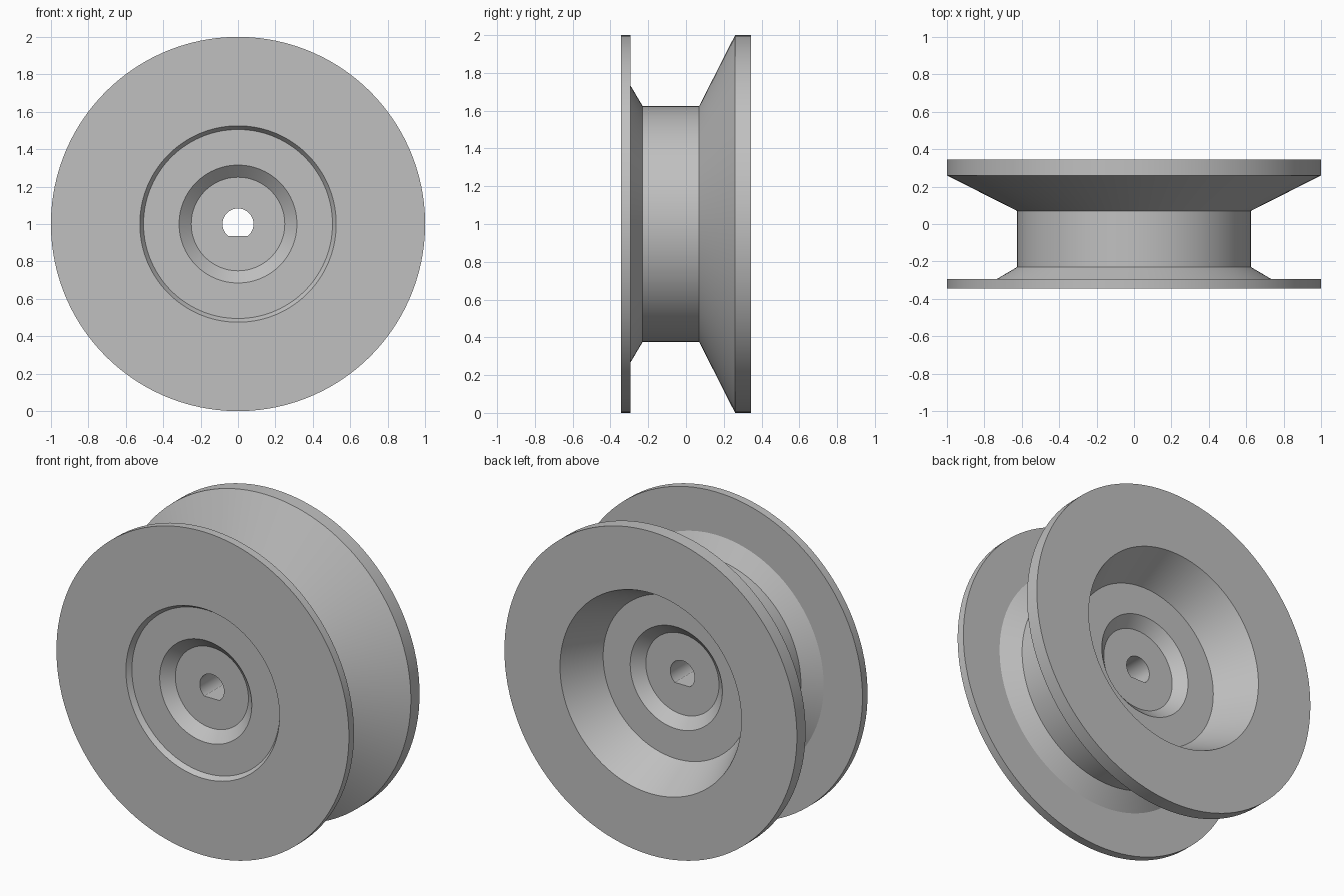
import bpy, bmesh, math
from mathutils import Vector

default = bpy.data.objects.get("Cube")
if default:
    bpy.data.objects.remove(default, do_unlink=True)

SEGMENTS = 120
BORE_RADIUS = 0.083
BORE_FLAT = -0.065

# Light grey material
grey = bpy.data.materials.new("light_grey")
grey.use_nodes = True
colour = (0.53, 0.53, 0.53, 1)
grey.diffuse_color = colour
grey.node_tree.nodes["Principled BSDF"].inputs["Base Color"].default_value = colour

# Closed cross-section as (radius, y)
profile = [
    # front: bore edge, countersink, shallow recess, flange face
    (BORE_RADIUS, -0.255), (0.25, -0.255), (0.315, -0.315),
    (0.505, -0.315), (0.525, -0.345), (1, -0.345),
    # outside: thin flange, shoulder, drum, conical flange
    (1, -0.295), (0.735, -0.295), (0.625, -0.23),
    (0.625, 0.07), (1, 0.26), (1, 0.345),
    # back: deep conical recess, countersink, bore edge
    (0.62, 0.345), (0.5, 0.095), (0.315, 0.095),
    (0.25, 0.035), (BORE_RADIUS, 0.035),
]

# Revolve the section about the y axis
bm = bmesh.new()
verts = [bm.verts.new((r, y, 0)) for r, y in profile]
edges = [bm.edges.new((verts[i - 1], v)) for i, v in enumerate(verts)]
bmesh.ops.spin(bm, geom=verts + edges, cent=(0, 0, 0), axis=(0, 1, 0),
               angle=math.tau, steps=SEGMENTS, use_merge=True)
bmesh.ops.remove_doubles(bm, verts=bm.verts, dist=0.0001)

# Flatten the bottom of the bore into a D shape
for v in bm.verts:
    if Vector((v.co.x, v.co.z)).length < BORE_RADIUS + 0.01:
        v.co.z = max(v.co.z, BORE_FLAT)
bmesh.ops.recalc_face_normals(bm, faces=bm.faces)

mesh = bpy.data.meshes.new("pulley_wheel")
bm.to_mesh(mesh)
bm.free()
mesh.materials.append(grey)
wheel = bpy.data.objects.new("pulley_wheel", mesh)
wheel.location.z = 1
bpy.context.collection.objects.link(wheel)

# Smooth curved walls, keep the turned edges sharp
bpy.ops.object.select_all(action="DESELECT")
wheel.select_set(True)
bpy.context.view_layer.objects.active = wheel
bpy.ops.object.shade_smooth_by_angle(angle=math.radians(20))
